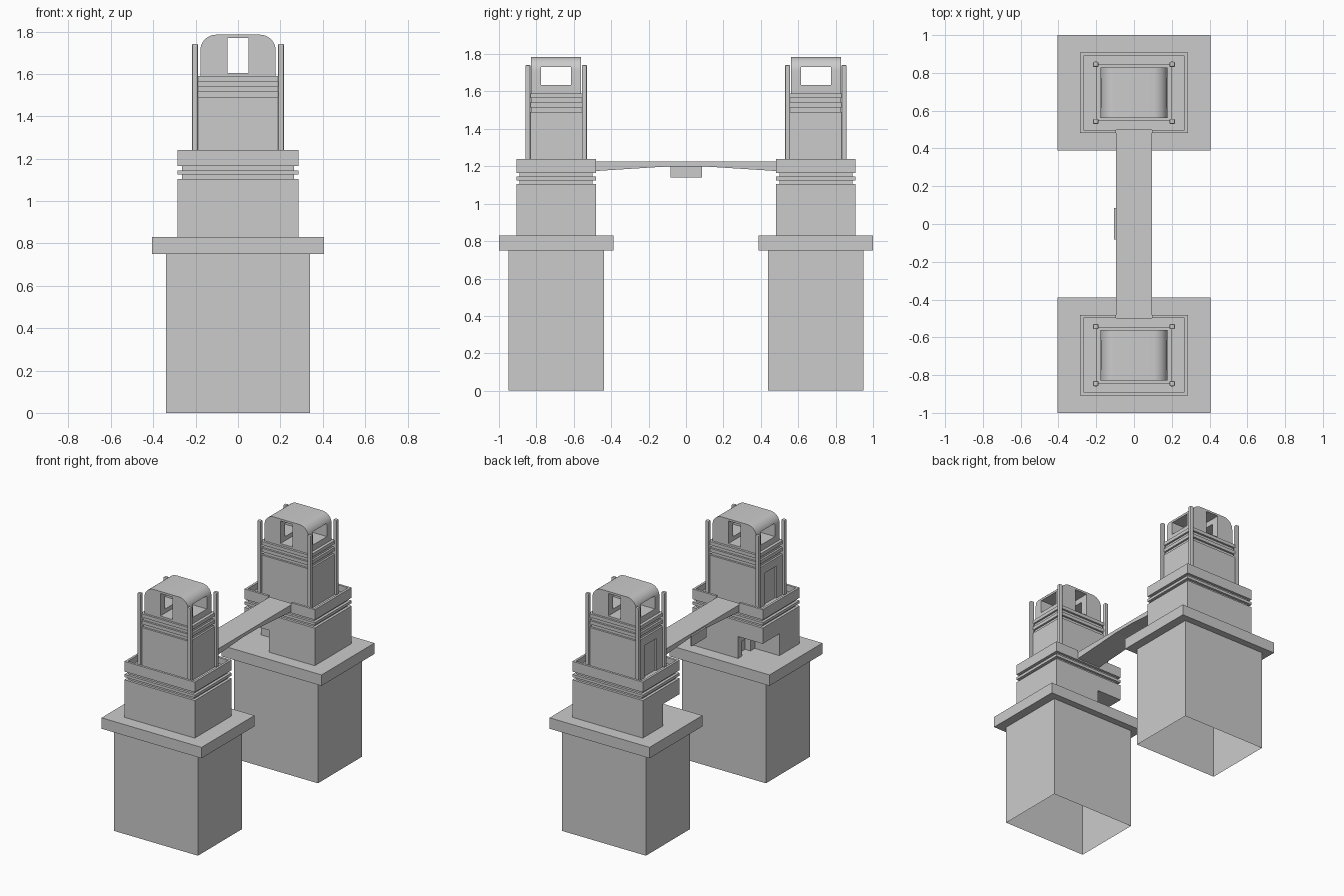
import bpy, bmesh, math

if "Cube" in bpy.data.objects:
    bpy.data.objects.remove(bpy.data.objects["Cube"])

CY = 0.694  # tower centre distance from the middle


def prism(name, pts, axis, a, b):
    """Extrude a 2D profile along x (pts = y,z) or y (pts = x,z)."""
    bm = bmesh.new()
    put = (lambda p, t: (t, p[0], p[1])) if axis == 'x' else (lambda p, t: (p[0], t, p[1]))
    face = bm.faces.new([bm.verts.new(put(p, a)) for p in pts])
    ext = bmesh.ops.extrude_face_region(bm, geom=[face])
    for v in ext['geom']:
        if isinstance(v, bmesh.types.BMVert):
            v.co = put((v.co.y if axis == 'x' else v.co.x, v.co.z), b)
    bmesh.ops.recalc_face_normals(bm, faces=bm.faces)
    me = bpy.data.meshes.new(name)
    bm.to_mesh(me)
    bm.free()
    ob = bpy.data.objects.new(name, me)
    bpy.context.collection.objects.link(ob)
    return ob


def box(name, x0, x1, y0, y1, z0, z1):
    y0, y1 = sorted((y0, y1))
    return prism(name, [(x0, z0), (x1, z0), (x1, z1), (x0, z1)], 'y', y0, y1)


def apply(ob, mod):
    bpy.context.view_layer.objects.active = ob
    bpy.ops.object.modifier_apply(modifier=mod.name)


def cut(ob, *dims):
    c = box("cutter", *dims)
    c.hide_render = True
    m = ob.modifiers.new("cut", 'BOOLEAN')
    m.operation, m.solver, m.object = 'DIFFERENCE', 'EXACT', c
    apply(ob, m)
    bpy.data.objects.remove(c)


def tower(s, tag):
    # local y points away from the bridge
    def Y(v):
        return s * (CY + v)

    def mid(name, hx, hy, z0, z1):
        return box(f"{tag}_{name}", -hx, hx, Y(-hy), Y(hy), z0, z1)

    # open-bottomed pier
    pier = mid("pier", 0.34, 0.255, 0, 0.75)
    bm = bmesh.new()
    bm.from_mesh(pier.data)
    bmesh.ops.delete(bm, geom=[f for f in bm.faces if abs(f.normal.z) > 0.9], context='FACES_ONLY')
    bm.to_mesh(pier.data)
    bm.free()
    mid("slab", 0.405, 0.306, 0.75, 0.83)

    # lower storey with the corner porch and its doorway
    low = mid("lower_storey", 0.285, 0.213, 0.83, 1.105)
    cut(low, -0.4, -0.085, Y(-0.4), Y(-0.02), 0.8, 0.99)
    cut(low, -0.1, -0.04, Y(-0.17), Y(-0.07), 0.8, 0.94)

    # stepped string courses
    mid("neck_lower", 0.265, 0.195, 1.105, 1.125)
    mid("string_course", 0.285, 0.213, 1.125, 1.145)
    mid("neck_upper", 0.265, 0.195, 1.145, 1.165)

    # terrace with parapet, opened where the bridge arrives
    ter = mid("terrace", 0.285, 0.213, 1.165, 1.24)
    cut(ter, -0.268, 0.268, Y(-0.196), Y(0.196), 1.195, 1.3)
    cut(ter, -0.094, 0.094, Y(-0.3), Y(-0.19), 1.195, 1.3)

    # upper storey with recessed door
    up = mid("upper_storey", 0.2, 0.15, 1.19, 1.49)
    cut(up, -0.3, -0.188, Y(-0.065), Y(0.065), 1.15, 1.43)
    for i in range(4):
        k = 0.0 if i % 2 else 0.014
        mid(f"cornice_{i}", 0.2 - k, 0.15 - k, 1.49 + 0.025 * i, 1.515 + 0.025 * i)

    # corner posts
    for px in (-1, 1):
        for py in (-1, 1):
            xs = sorted((px * 0.188, px * 0.217))
            p = box(f"{tag}_corner_post", xs[0], xs[1], Y(py * 0.137), Y(py * 0.165), 1.195, 1.742)
            m = p.modifiers.new("bevel", 'BEVEL')
            m.width, m.segments = 0.007, 2
            apply(p, m)

    # round-shouldered lookout with crossing window openings
    r, hx, top = 0.075, 0.178, 1.785
    arc = [(hx - r + r * math.cos(math.radians(a)), top - r + r * math.sin(math.radians(a)))
           for a in range(0, 91, 10)]
    prof = [(-hx, 1.59), (hx, 1.59)] + arc + [(-x, z) for x, z in reversed(arc)]
    y0, y1 = sorted((Y(-0.133), Y(0.135)))
    roof = prism(f"{tag}_lookout", prof, 'y', y0, y1)
    cut(roof, -0.3, 0.3, Y(-0.08), Y(0.08), 1.635, 1.73)
    cut(roof, -0.049, 0.049, Y(-0.3), Y(0.3), 1.605, 1.77)
    bpy.ops.object.select_all(action='DESELECT')
    roof.select_set(True)
    bpy.context.view_layer.objects.active = roof
    bpy.ops.object.shade_smooth_by_angle(angle=math.radians(30))


tower(-1, "front_tower")
tower(1, "back_tower")

# footbridge with haunched underside, and a thin hanging panel
half = [(0.5, 1.225), (0.5, 1.174), (0.48, 1.175), (0.085, 1.2)]
prism("footbridge", half + [(-y, z) for y, z in reversed(half)], 'x', -0.094, 0.094)
box("bridge_panel", -0.106, -0.094, -0.083, 0.085, 1.14, 1.215)
